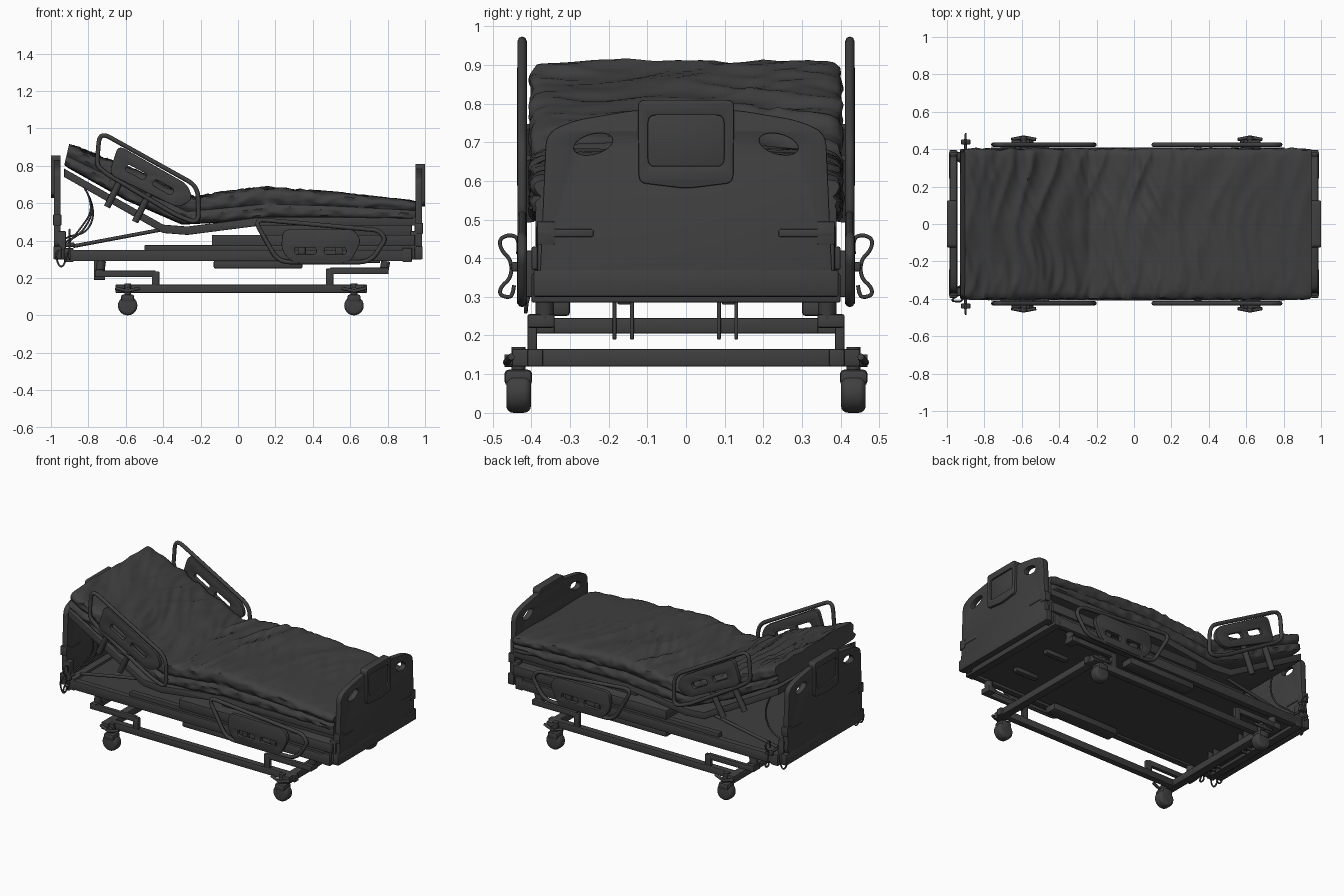
import bpy, bmesh, math
from mathutils import Vector, noise

old = bpy.data.objects.get("Cube")
if old:
    bpy.data.objects.remove(old)

mat = bpy.data.materials.new("charcoal grey")
mat.use_nodes = True
GREY = (0.05, 0.05, 0.05, 1)
mat.diffuse_color = GREY
mat.node_tree.nodes["Principled BSDF"].inputs["Base Color"].default_value = GREY
SIDES = ((1, "left"), (-1, "right"))


def finish(ob, angle=35):
    ob.data.materials.clear()
    ob.data.materials.append(mat)
    bpy.ops.object.select_all(action="DESELECT")
    ob.select_set(True)
    bpy.context.view_layer.objects.active = ob
    bpy.ops.object.shade_smooth_by_angle(angle=math.radians(angle))
    return ob


def from_bmesh(name, bm, angle=35):
    bmesh.ops.recalc_face_normals(bm, faces=bm.faces)
    me = bpy.data.meshes.new(name)
    bm.to_mesh(me)
    bm.free()
    ob = bpy.data.objects.new(name, me)
    bpy.context.collection.objects.link(ob)
    return finish(ob, angle)


def box(name, x, y, z, bevel=0.005):
    """Box from (min, max) pairs with softened edges."""
    bm = bmesh.new()
    bmesh.ops.create_cube(bm, size=1)
    for v in bm.verts:
        v.co = [sum(r) / 2 + c * (r[1] - r[0]) for r, c in zip((x, y, z), v.co)]
    if bevel:
        bmesh.ops.bevel(bm, geom=bm.edges[:], offset=bevel, segments=2, affect="EDGES", profile=0.5)
    return from_bmesh(name, bm)


def cylinder(name, centre, radius, width, axis="Y", bevel=0.0):
    bpy.ops.mesh.primitive_cylinder_add(vertices=28, radius=radius, depth=width, location=centre,
        rotation=(math.pi / 2, 0, 0) if axis == "Y" else (0, 0, 0))
    ob = bpy.context.object
    ob.name = name
    if bevel:
        mod = ob.modifiers.new("soft rim", "BEVEL")
        mod.width, mod.segments = bevel, 4
        bpy.ops.object.modifier_apply(modifier=mod.name)
    return finish(ob)


def rounded(points, r, steps=5):
    """Round the corners of a closed 2D outline."""
    out = []
    pts = [Vector(p) for p in points]
    for i, p in enumerate(pts):
        a, b = pts[i - 1] - p, pts[(i + 1) % len(pts)] - p
        d = min(r, a.length * 0.45, b.length * 0.45)
        s, e = p + a.normalized() * d, p + b.normalized() * d
        for k in range(steps + 1):
            t = k / steps
            out.append(s * (1 - t) ** 2 + p * 2 * t * (1 - t) + e * t * t)
    return out


def to_mesh(name, cu):
    ob = bpy.data.objects.new(name, cu)
    bpy.context.collection.objects.link(ob)
    bpy.ops.object.select_all(action="DESELECT")
    ob.select_set(True)
    bpy.context.view_layer.objects.active = ob
    bpy.ops.object.convert(target="MESH")
    return bpy.context.object


def plate(name, loops, place, thick):
    """Plate from an outline and its holes; place maps (u, v, depth) to world."""
    cu = bpy.data.curves.new(name, "CURVE")
    cu.dimensions, cu.fill_mode = "2D", "BOTH"
    cu.extrude, cu.bevel_depth, cu.bevel_resolution = thick / 2 - 0.004, 0.004, 1
    cu.offset = -0.004
    for loop in loops:
        sp = cu.splines.new("POLY")
        sp.points.add(len(loop) - 1)
        for p, q in zip(sp.points, loop):
            p.co = (q[0], q[1], 0, 1)
        sp.use_cyclic_u = True
    ob = to_mesh(name, cu)
    bm = bmesh.new()
    bm.from_mesh(ob.data)
    for v in bm.verts:
        v.co = place(*v.co)
    bmesh.ops.remove_doubles(bm, verts=bm.verts, dist=0.0001)
    bpy.data.objects.remove(ob)
    return from_bmesh(name, bm)


def tube(name, pts, radius, closed=False, smooth=False):
    cu = bpy.data.curves.new(name, "CURVE")
    cu.dimensions, cu.bevel_depth, cu.bevel_resolution, cu.use_fill_caps = "3D", radius, 2, True
    sp = cu.splines.new("NURBS" if smooth else "POLY")
    sp.points.add(len(pts) - 1)
    for p, q in zip(sp.points, pts):
        p.co = (*q, 1)
    sp.use_cyclic_u = closed
    if smooth:
        sp.order_u, sp.use_endpoint_u = 3, True
    return finish(to_mesh(name, cu), 60)


# Mattress: wrinkled soft cross-sections along the raised back and flat legs
top = [(-0.905, 0.905), (-0.55, 0.765), (-0.24, 0.625), (0, 0.66), (0.15, 0.677), (0.5, 0.655), (0.95, 0.61)]
low = [(-0.93, 0.80), (-0.6, 0.615), (-0.3, 0.485), (0, 0.50), (0.15, 0.515), (0.5, 0.515), (0.95, 0.51)]


def along(path, t):
    i = min(int(t), len(path) - 2)
    return Vector(path[i]).lerp(Vector(path[i + 1]), t - i)


def crease(x, y, scale, seed):
    """Sharp cloth ridges from folded noise, bent across the width."""
    n = noise.noise(Vector(((x + 0.1 * math.sin(y * 5 + seed) + 0.25 * y * y) * scale, y * scale * 0.22, seed)))
    return 1 - 2.6 * abs(n)


ACROSS, UP = 44, 14
square = [(-1 + 2 * k / ACROSS, 1) for k in range(ACROSS)] + [(1, 1 - 2 * k / UP) for k in range(UP)]
square += [(-u, -h) for u, h in square]
STATIONS = 180
bm = bmesh.new()
rings = []
for s in range(STATIONS + 1):
    t = s / STATIONS * (len(top) - 1)
    hi, lo = along(top, t), along(low, t)
    squeeze = (0.92, 0.97, 0.99, 1)[min(s, STATIONS - s, 3)]
    ring = []
    for u, h in square:
        k = (abs(u) ** 9 + abs(h) ** 9) ** (-1 / 9)
        y, h = 0.402 * u * k * (squeeze * 0.3 + 0.7), h * k * squeeze
        y *= 1 - 0.035 * math.exp(-(h / 0.15) ** 2)
        p = lo.lerp(hi, 0.5 + h / 2)
        strength = 1.25 if p.x < -0.1 else max(0.45, 1.2 - 0.9 * p.x)
        fold = crease(p.x, y, 9, 1.7) + 0.5 * crease(p.x, y, 17, 6.2)
        p += (hi - lo).normalized() * fold * 0.010 * strength * max(h, 0)
        side_fold = noise.noise(Vector((p.x * 16, h * 3, u)))
        ring.append(bm.verts.new((p.x, y * (1 + 0.03 * side_fold * abs(u) ** 6), p.y)))
    rings.append(ring)
for r0, r1 in zip(rings, rings[1:]):
    for k in range(len(square)):
        bm.faces.new((r0[k - 1], r0[k], r1[k], r1[k - 1]))
bm.faces.new(rings[0])
bm.faces.new(rings[-1])
from_bmesh("mattress", bm, 50)

# Folding deck under the mattress
deck = [(-0.93, 0.785), (-0.40, 0.485), (-0.27, 0.475), (0.12, 0.525), (0.95, 0.525)]
outline = [Vector(p) for p in deck] + [Vector((x, z - 0.045)) for x, z in reversed(deck)]
plate("mattress_deck", [outline], lambda u, v, w: (u, w, v), 0.78)
box("leg_section_tray", (-0.14, 0.945), (-0.40, 0.40), (0.37, 0.43))
box("leg_section_core", (0.12, 0.93), (-0.33, 0.33), (0.42, 0.50))

# Main frame with closed underside
box("frame_floor", (-0.92, 0.92), (-0.37, 0.37), (0.305, 0.345), 0)
for i, x in enumerate((-0.93, 0.88)):
    box(f"frame_end_{i}", (x, x + 0.05), (-0.40, 0.40), (0.285, 0.36))

# Wheeled base end beams, lift shaft, lift plates and actuator lugs
for x, n in ((-0.63, "head"), (0.65, "foot")):
    box(f"{n}_base_beam", (x - 0.025, x + 0.025), (-0.45, 0.45), (0.12, 0.165))
box("lift_shaft", (-0.76, -0.72), (-0.41, 0.41), (0.205, 0.245))
for y in (-0.185, -0.14, 0.085, 0.13):
    box("lift_plate", (-0.77, -0.71), (y - 0.005, y + 0.005), (0.19, 0.31), 0.002)
for y in (-0.16, 0.11):
    box("actuator_lug", (0.60, 0.76), (y - 0.018, y + 0.018), (0.28, 0.31))

HEAD_TUBE = [(-0.755, 0.80), (-0.74, 0.982), (-0.215, 0.69), (-0.21, 0.49), (-0.32, 0.53), (-0.70, 0.755)]
HEAD_PANEL = [(-0.64, 0.91), (-0.27, 0.70), (-0.24, 0.62), (-0.32, 0.575), (-0.69, 0.755)]
FOOT_TUBE = [(0.085, 0.515), (0.75, 0.455), (0.79, 0.41), (0.71, 0.285), (0.215, 0.285)]
FOOT_PANEL = [(0.24, 0.46), (0.62, 0.46), (0.66, 0.40), (0.60, 0.28), (0.29, 0.28), (0.23, 0.35)]


def slots(centres, slope):
    d, n = Vector((math.cos(slope), math.sin(slope))), Vector((-math.sin(slope), math.cos(slope)))
    return [rounded([Vector(c) + d * a * 0.058 + n * b * 0.018 for a, b in
                     ((-1, -1), (1, -1), (1, 1), (-1, 1))], 0.016) for c in centres]


for s, side in SIDES:
    def span(a, b):
        return tuple(sorted((s * a, s * b)))

    # Long rails
    box(f"{side}_frame_rail", (-0.93, 0.925), span(0.36, 0.40), (0.29, 0.35))
    box(f"{side}_frame_strip", (-0.50, 0.95), span(0.35, 0.385), (0.345, 0.375), 0.002)
    box(f"{side}_under_box", (-0.13, 0.345), span(0.30, 0.385), (0.25, 0.295), 0.01)
    box(f"{side}_base_rail", (-0.655, 0.69), span(0.37, 0.41), (0.12, 0.165))
    # Lift arms
    for n, hub, foot in (("head", -0.74, -0.44), ("foot", 0.78, 0.49)):
        z = 0.205 if n == "head" else 0.22
        arm = span(0.385, 0.41)
        tube(f"{side}_{n}_lift_bracket", [(hub + 0.01, s * 0.365, 0.29), (hub, s * 0.365, z + 0.015)], 0.024)
        box(f"{side}_{n}_lift_arm", (min(hub, foot), max(hub, foot)), arm, (z, z + 0.035))
        box(f"{side}_{n}_lift_pivot", (hub - 0.025, hub + 0.025), span(0.34, 0.41), (z, z + 0.035))
        box(f"{side}_{n}_lift_post", (foot - 0.02, foot + 0.02), arm, (0.155, z + 0.03))
    # Casters
    for n, x in (("head", -0.59), ("foot", 0.62)):
        cylinder(f"{side}_{n}_wheel", (x, s * 0.433, 0.052), 0.052, 0.064, bevel=0.018)
        cylinder(f"{side}_{n}_caster_stem", (x, s * 0.433, 0.125), 0.018, 0.09, "Z")
        box(f"{side}_{n}_caster_fork", (x - 0.035, x + 0.035), span(0.398, 0.47), (0.07, 0.112), 0.012)
        cylinder(f"{side}_{n}_brake_hub", (x, s * 0.445, 0.135), 0.016, 0.05)
        tube(f"{side}_{n}_brake_pedal", [(x - 0.065, s * 0.452, 0.145), (x, s * 0.465, 0.13), (x + 0.065, s * 0.452, 0.145)], 0.009)
    # Side rails: tube loop and slotted panel
    rails = (("head", HEAD_TUBE, HEAD_PANEL, [(-0.545, 0.765), (-0.40, 0.685)], -0.5),
             ("foot", FOOT_TUBE, FOOT_PANEL, [(0.36, 0.345), (0.52, 0.345)], 0))
    for n, loop, panel, cuts, slope in rails:
        tube(f"{side}_{n}_rail_tube", [(p.x, s * 0.424, p.y) for p in rounded(loop, 0.06)], 0.012, True)
        plate(f"{side}_{n}_rail_panel", [rounded(panel, 0.04)] + slots(cuts, slope),
              lambda u, v, w: (u, s * 0.424 + w, v), 0.026)
    for x, z in ((-0.64, 0.68), (-0.49, 0.60)):
        tube(f"{side}_rail_strap", [(x + 0.02, s * 0.415, z + 0.06), (x - 0.06, s * 0.405, z - 0.10)], 0.018)
    for x in (0.34, 0.54):
        box(f"{side}_foot_rail_mount", (x - 0.02, x + 0.02), span(0.37, 0.42), (0.30, 0.42))
    # Hanging S-shaped hook on a short peg
    hook = [(-0.025, 0.41), (-0.03, 0.45), (-0.005, 0.462), (0.024, 0.45), (0.018, 0.42), (-0.008, 0.395),
            (-0.008, 0.35), (0.02, 0.325), (0.022, 0.305), (0, 0.298), (-0.012, 0.305), (-0.015, 0.33)]
    tube(f"{side}_hook", [(-0.9, s * (0.46 + y), z) for y, z in hook], 0.005, smooth=True)
    tube(f"{side}_hook_peg", [(-0.9, s * 0.37, 0.378), (-0.9, s * 0.455, 0.378)], 0.008)
    box(f"{side}_hook_clip", (-0.925, -0.875), span(0.425, 0.452), (0.366, 0.39))
    # Backrest lifting rod
    tube(f"{side}_backrest_rod", [(-0.88, s * 0.33, 0.37), (-0.40, s * 0.33, 0.46)], 0.01)

# End boards with oval grips, brackets and control panel
HALF = [(0.38, 0.315), (0.362, 0.725), (0.29, 0.757), (0.125, 0.785)]
for n, sx, lift in (("head", -1, 0.045), ("foot", 1, 0)):
    def xs(a, b):
        return tuple(sorted((sx * a, sx * b)))
    loops = [rounded(HALF + [(-y, z) for y, z in reversed(HALF)], 0.045)]
    for c in (-1, 1):
        grip = []
        for k in range(24):
            a = math.tau * k / 24
            u, v = 0.05 * math.cos(a), 0.026 * math.sin(a)
            grip.append((c * (0.24 + u), 0.695 + v - 0.2 * u))
        loops.append(grip)
        edge = tuple(sorted((c * 0.34, c * 0.385)))
        box(f"{n}board_bracket", xs(0.945, 0.988), tuple(sorted((c * 0.24, c * 0.385))), (0.455 + lift, 0.475 + lift), 0.003)
        box(f"{n}board_clamp", xs(0.945, 0.988), edge, (0.435 + lift, 0.495 + lift), 0.003)
        box(f"{n}board_post", xs(0.92, 0.96), edge, (0.30, 0.45))
    plate(f"{n}board", loops, lambda u, v, w: (sx * 0.967 + w, u, v + lift), 0.036)
    box(f"{n}board_bumper", xs(0.945, 0.987), (-0.395, 0.395), (0.30, 0.37), 0.006)
    frame = rounded([(-0.125, 0.81), (0.125, 0.81), (0.122, 0.595), (0, 0.58), (-0.122, 0.595)], 0.02)
    screen = rounded([(-0.098, 0.77), (0.098, 0.77), (0.098, 0.638), (-0.098, 0.638)], 0.02)
    plate(f"{n}board_control_panel", [frame, screen], lambda u, v, w: (sx * 0.974 + w, u, v + lift), 0.052)
    box(f"{n}board_screen", xs(0.955, 0.99), (-0.1, 0.1), (0.635 + lift, 0.773 + lift), 0.003)

# Loose cables at the head end
for y, sag in ((0.30, 0.0), (-0.30, 0.03), (-0.34, 0.06)):
    tube("cable", [(-0.82, y, 0.68), (-0.76, y, 0.58), (-0.80 - sag, y, 0.44), (-0.93, y * 1.1, 0.42 - sag),
                   (-0.98, y * 1.2, 0.34), (-0.955, y * 1.22, 0.25), (-0.92, y * 1.22, 0.28), (-0.91, y * 1.15, 0.36)],
         0.005, smooth=True)
